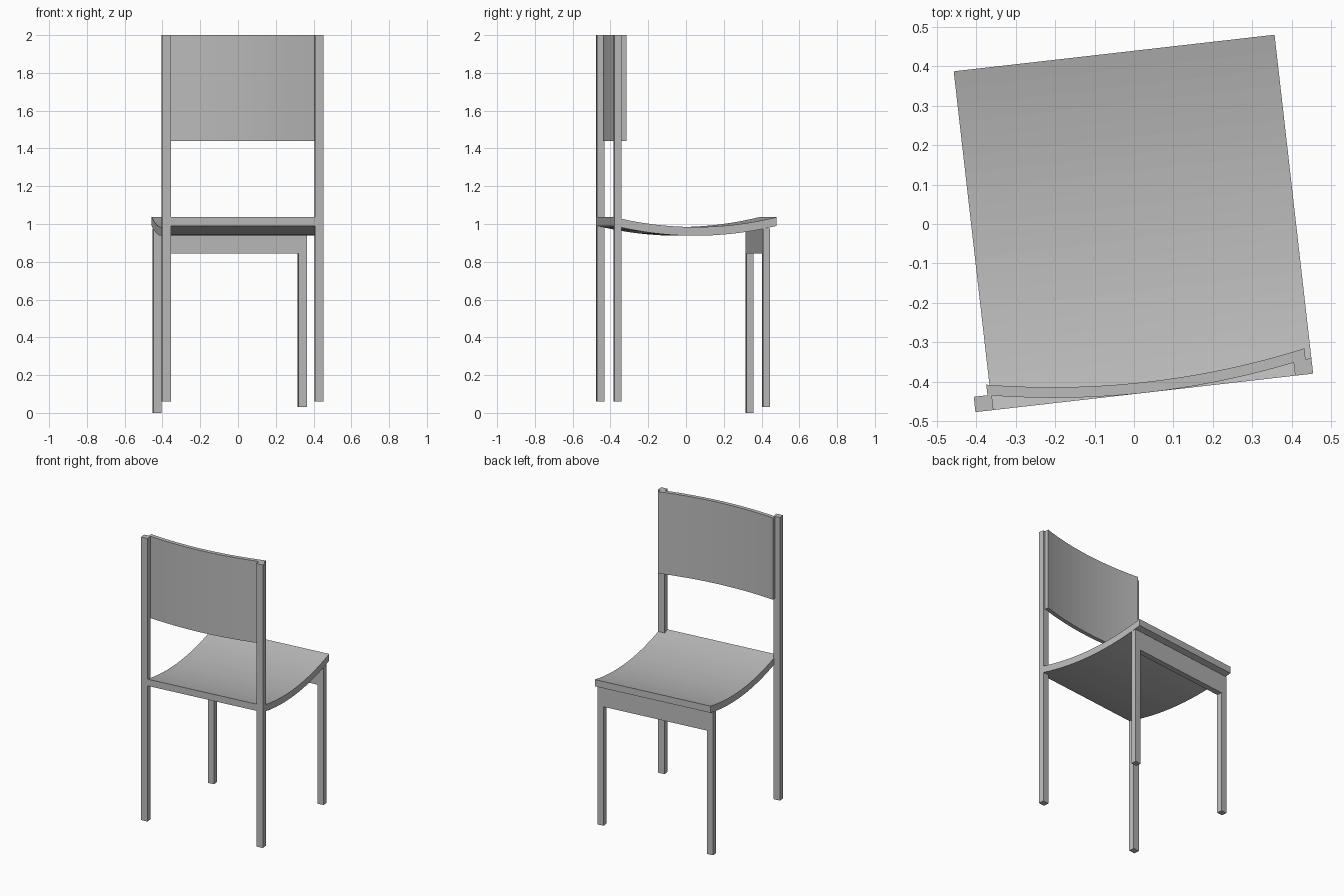
import bpy
import bmesh
import math
from mathutils import Matrix

cube = bpy.data.objects.get("Cube")
if cube:
    bpy.data.objects.remove(cube, do_unlink=True)

# One plain grey for the whole chair
grey = bpy.data.materials.new("plain grey")
grey.use_nodes = True
grey.diffuse_color = (0.5, 0.5, 0.5, 1)
grey.node_tree.nodes["Principled BSDF"].inputs["Base Color"].default_value = grey.diffuse_color

# The chair stands slightly turned
TURN = Matrix.Rotation(math.radians(6.5), 4, "Z")


def finish(name, bm):
    bmesh.ops.recalc_face_normals(bm, faces=bm.faces)
    mesh = bpy.data.meshes.new(name)
    bm.to_mesh(mesh)
    bm.free()
    mesh.materials.append(grey)
    obj = bpy.data.objects.new(name, mesh)
    obj.matrix_world = TURN
    bpy.context.collection.objects.link(obj)
    return obj


def box(name, x0, x1, y0, y1, z0, z1):
    bm = bmesh.new()
    bmesh.ops.create_cube(bm, size=1)
    size = Matrix.Diagonal((x1 - x0, y1 - y0, z1 - z0, 1))
    centre = Matrix.Translation(((x0 + x1) / 2, (y0 + y1) / 2, (z0 + z1) / 2))
    bm.transform(centre @ size)
    return finish(name, bm)


def bent_board(name, start, end, low, sag, thick, place, push, steps=20):
    """Extrude a shallow arc strip; place(t, h) gives a point, push the sweep."""
    lower = []
    for i in range(steps + 1):
        s = i / steps
        lower.append((start + (end - start) * s, low + sag * (2 * s - 1) ** 2))
    outline = lower + [(t, h + thick) for t, h in reversed(lower)]
    bm = bmesh.new()
    face = bm.faces.new([bm.verts.new(place(t, h)) for t, h in outline])
    swept = bmesh.ops.extrude_face_region(bm, geom=[face], use_keep_orig=True)
    verts = [g for g in swept["geom"] if isinstance(g, bmesh.types.BMVert)]
    bmesh.ops.translate(bm, vec=push, verts=verts)
    return finish(name, bm)


LEFT, RIGHT, POST = -0.41, 0.408, 0.046

# Dished seat, curved from front to rear
bent_board("seat", -0.428, 0.436, 0.938, 0.052, 0.046,
           lambda t, h: (LEFT, t, h), (RIGHT - LEFT, 0, 0))

# Curved backrest panel
bent_board("backrest", -0.418, 0.393, -0.428, 0.039, 0.027,
           lambda t, h: (t, h, 1.44), (0, 0, 0.56))

# Tall posts carrying the backrest
for name, x in (("right_post", -0.453), ("left_post", RIGHT - POST)):
    box(name, x, x + POST, -0.428, -0.389, 0.06, 2.0)

# Short legs and the rail joining them under the seat
box("right_leg", LEFT, LEFT + 0.043, 0.364, 0.402, 0.0, 0.976)
box("left_leg", RIGHT - 0.044, RIGHT, 0.364, 0.402, 0.03, 0.976)
box("seat_rail", LEFT + 0.043, RIGHT - 0.044, 0.364, 0.402, 0.845, 0.976)
